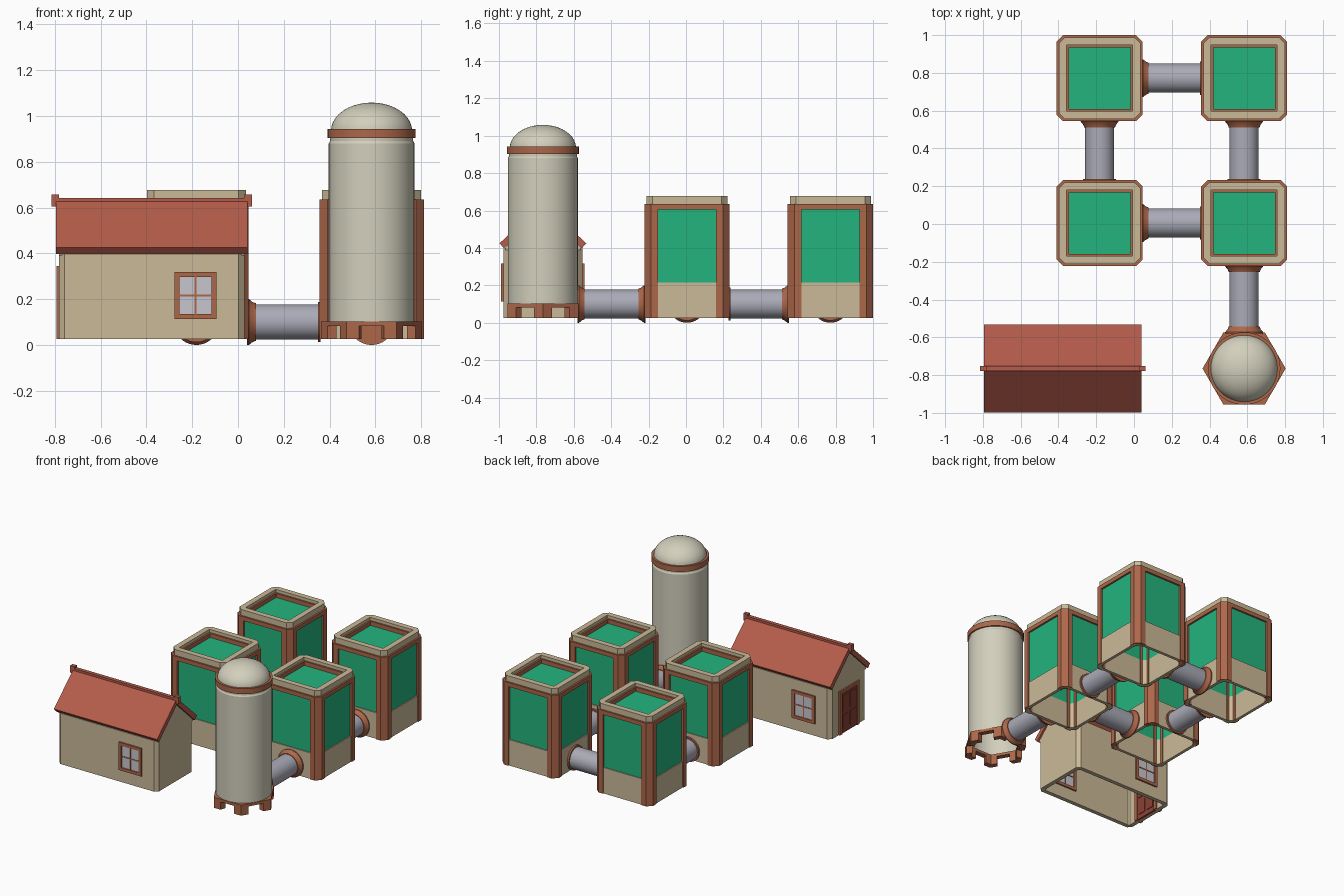
import bpy, bmesh, math
from mathutils import Matrix, Vector

if "Cube" in bpy.data.objects:
    bpy.data.objects.remove(bpy.data.objects["Cube"])


def mat(name, hexcode):
    lin = []
    for i in (0, 2, 4):
        c = int(hexcode[i:i + 2], 16) / 255
        lin.append(c / 12.92 if c <= 0.04045 else ((c + 0.055) / 1.055) ** 2.4)
    m = bpy.data.materials.new(name)
    m.diffuse_color = (*lin, 1)
    m.use_nodes = True
    m.node_tree.nodes["Principled BSDF"].inputs["Base Color"].default_value = m.diffuse_color
    return m


CREAM = mat("cream_wall", "CBBA98")
SILO = mat("pale_silo", "D2CFBC")
BROWN = mat("copper_brown", "AD674A")
GREEN = mat("green_panel", "24B47E")
STEEL = mat("grey_pipe", "ABABB8")
ROOF = mat("roof_red", "B45C4A")
DOOR = mat("door_red", "8A4034")
PANE = mat("window_pane", "C6C6CE")

# maps a profile drawn in (y, z) and extruded along x
ALONG_X = Matrix(((0, 0, 1, 0), (1, 0, 0, 0), (0, 1, 0, 0), (0, 0, 0, 1)))


def finish(name, bm, material, loc=(0, 0, 0), smooth=False):
    bmesh.ops.remove_doubles(bm, verts=bm.verts, dist=1e-5)
    bmesh.ops.recalc_face_normals(bm, faces=bm.faces)
    me = bpy.data.meshes.new(name)
    bm.to_mesh(me)
    bm.free()
    me.materials.append(material)
    ob = bpy.data.objects.new(name, me)
    ob.location = loc
    bpy.context.collection.objects.link(ob)
    if smooth:
        bpy.ops.object.select_all(action='DESELECT')
        ob.select_set(True)
        bpy.context.view_layer.objects.active = ob
        bpy.ops.object.shade_smooth_by_angle(angle=math.radians(25))
    return ob


def prism(bm, outer, z0, z1, inner=None, m=Matrix()):
    """Extruded polygon, or a hollow tube when an inner outline is given."""
    def loop(pts, z):
        return [bm.verts.new(m @ Vector((x, y, z))) for x, y in pts]

    def bridge(a, b):
        for i in range(len(a)):
            j = (i + 1) % len(a)
            bm.faces.new((a[i], a[j], b[j], b[i]))

    lo, hi = loop(outer, z0), loop(outer, z1)
    bridge(lo, hi)
    if inner:
        lo2, hi2 = loop(inner, z0), loop(inner, z1)
        bridge(lo2, hi2)
        bridge(lo, lo2)
        bridge(hi, hi2)
    else:
        bm.faces.new(lo)
        bm.faces.new(hi)


def box(bm, x0, x1, y0, y1, z0, z1):
    prism(bm, [(x0, y0), (x1, y0), (x1, y1), (x0, y1)], z0, z1)


def octo(hx, hy, c):
    """Rectangle with chamfered corners."""
    return [(hx, -hy + c), (hx, hy - c), (hx - c, hy), (-hx + c, hy),
            (-hx, hy - c), (-hx, -hy + c), (-hx + c, -hy), (hx - c, -hy)]


def tube(name, hx, hy, c, ix, iy, ic, z0, z1, material, loc):
    bm = bmesh.new()
    prism(bm, octo(hx, hy, c), z0, z1, octo(ix, iy, ic))
    return finish(name, bm, material, loc)


def lathe(name, profile, material, loc, direction=(0, 0, 1), n=40):
    """Revolve (radius, height) points about the given direction."""
    bm = bmesh.new()
    rot = Vector((0, 0, 1)).rotation_difference(Vector(direction)).to_matrix()
    rows = [[bm.verts.new(rot @ Vector((r * math.cos(math.tau * i / n), r * math.sin(math.tau * i / n), h)))
             for i in range(n)] for r, h in profile]
    for a, b in zip(rows, rows[1:]):
        for i in range(n):
            j = (i + 1) % n
            bm.faces.new((a[i], a[j], b[j], b[i]))
    return finish(name, bm, material, loc, True)


X0, X1 = -0.182, 0.583
Y0, Y1, Y2 = -0.765, 0.005, 0.772


# Greenhouse towers: hollow, open at the bottom
def tower(x, y):
    loc = (x, y, 0)
    tube("tower_base", .222, .222, .03, .2, .2, .03, .025, .215, CREAM, loc)
    tube("tower_glass", .215, .215, .03, .2, .2, .03, .215, .61, GREEN, loc)
    tube("tower_brown_rim", .228, .228, .035, .163, .163, .001, .605, .635, BROWN, loc)
    tube("tower_inner_lip", .18, .18, .001, .163, .163, .001, .63, .655, BROWN, loc)
    tube("tower_cream_rim", .216, .216, .032, .175, .175, .001, .635, .677, CREAM, loc)
    bm = bmesh.new()
    box(bm, -.17, .17, -.17, .17, .612, .625)
    finish("tower_roof_glass", bm, GREEN, loc)
    bm = bmesh.new()
    post = [(.155, .228), (.193, .228), (.228, .193), (.228, .155),
            (.195, .155), (.195, .195), (.155, .195)]
    for k in range(4):
        prism(bm, post, .025, .61, m=Matrix.Rotation(k * math.pi / 2, 4, 'Z'))
    finish("tower_posts", bm, BROWN, loc)


for tx in (X0, X1):
    for ty in (Y1, Y2):
        tower(tx, ty)

# Pipes with a flared collar at the start and a collar at the end
FLARE = [(0, 0), (.1, 0), (.1, .008), (.087, .024), (.082, .038), (.07, .038)]
RING = [(0, 0), (.088, 0), (.088, .012), (.07, .012)]


def pipe(start, end, end_collar=RING):
    a, b = Vector((*start, .1)), Vector((*end, .1))
    d = (b - a).normalized()
    lathe("pipe", [(.077, 0), (.077, (b - a).length)], STEEL, a, d)
    lathe("pipe_flare", FLARE, BROWN, a, d)
    lathe("pipe_end_collar", end_collar, BROWN, b, -d)


H = .222
pipe((X0 + H, Y1), (X1 - H, Y1))
pipe((X0 + H, Y2), (X1 - H, Y2))
pipe((X0, Y2 - H), (X0, Y1 + H))
pipe((X1, Y2 - H), (X1, Y1 + H))
pipe((X1, Y1 - H), (X1, Y0 + .185), FLARE)

# Silo: body, band, dome and a hexagonal foot with six legs
S = (X1, Y0, 0)
lathe("silo_body", [(.178, .09), (.187, .1), (.187, .88), (.182, .89), (.182, .91)], SILO, S, n=48)
lathe("silo_band", [(.17, .903), (.192, .903), (.192, .943), (.17, .943)], BROWN, S, n=48)
dome = [(.177 * math.cos(t * math.pi / 20), .935 + .123 * math.sin(t * math.pi / 20)) for t in range(11)]
lathe("silo_dome", dome, SILO, S, n=48)
hexa = [Vector((.22 * math.cos(k * math.pi / 3), .22 * math.sin(k * math.pi / 3))) for k in range(6)]
bm = bmesh.new()
prism(bm, hexa, .082, .102, [p * .8 for p in hexa])
for k in range(6):
    v = hexa[k]
    arm = [v.lerp(hexa[k - 1], .25), v, v.lerp(hexa[(k + 1) % 6], .25)]
    prism(bm, arm + [p * .8 for p in reversed(arm)], .025, .083)
finish("silo_foot", bm, BROWN, S)

# House: hollow walls with two gables
CX = -.377
L = (CX, Y0, 0)
tube("house_walls", .405, .212, .025, .375, .182, .01, .025, .397, CREAM, L)
bm = bmesh.new()
for a in (-.405, .375):
    prism(bm, [(-.2, .39), (.2, .39), (.2, .405), (0, .596), (-.2, .405)], a, a + .03, m=ALONG_X)
finish("house_gables", bm, CREAM, L)

# Roof slabs, ridge strip and ridge ends
bm = bmesh.new()
for s in (-1, 1):
    prism(bm, [(0, .638), (s * .232, .425), (s * .208, .398), (0, .593)], -.418, .418, m=ALONG_X)
finish("house_roof", bm, ROOF, L)
bm = bmesh.new()
box(bm, -.434, .434, -.014, .014, .61, .641)
for a in (-.438, .404):
    box(bm, a, a + .034, -.014, .014, .604, .656)
finish("roof_ridge", bm, ROOF, L)


# Windows on the front and back walls, seen from inside too
def window(x, y):
    loc = (x, y, .216)
    bm = bmesh.new()
    d = .026
    for s in (-1, 1):
        box(bm, s * .081 - .011, s * .081 + .011, -d, d, -.102, .102)
        box(bm, -.092, .092, -d, d, s * .091 - .011, s * .091 + .011)
    box(bm, -.004, .004, -d + .004, d - .004, -.1, .1)
    box(bm, -.09, .09, -d + .004, d - .004, -.004, .004)
    finish("window_frame", bm, BROWN, loc)
    bm = bmesh.new()
    box(bm, -.08, .08, -.019, .019, -.09, .09)
    finish("window_pane", bm, PANE, loc)


window(CX + .192, Y0 - .197)
window(CX - .192, Y0 + .197)

# Door in the left gable wall
D = (CX - .39, Y0, 0)
bm = bmesh.new()
for s in (-1, 1):
    box(bm, -.026, .026, s * .1 - .013, s * .1 + .013, .025, .345)
box(bm, -.026, .026, -.113, .113, .32, .345)
finish("door_frame", bm, BROWN, D)
bm = bmesh.new()
box(bm, -.019, .019, -.09, .09, .025, .325)
for s in (-1, 1):
    box(bm, -.023, .023, s * .043 - .03, s * .043 + .03, .06, .16)
    box(bm, -.023, .023, s * .043 - .03, s * .043 + .03, .19, .3)
finish("door_leaf", bm, DOOR, D)
